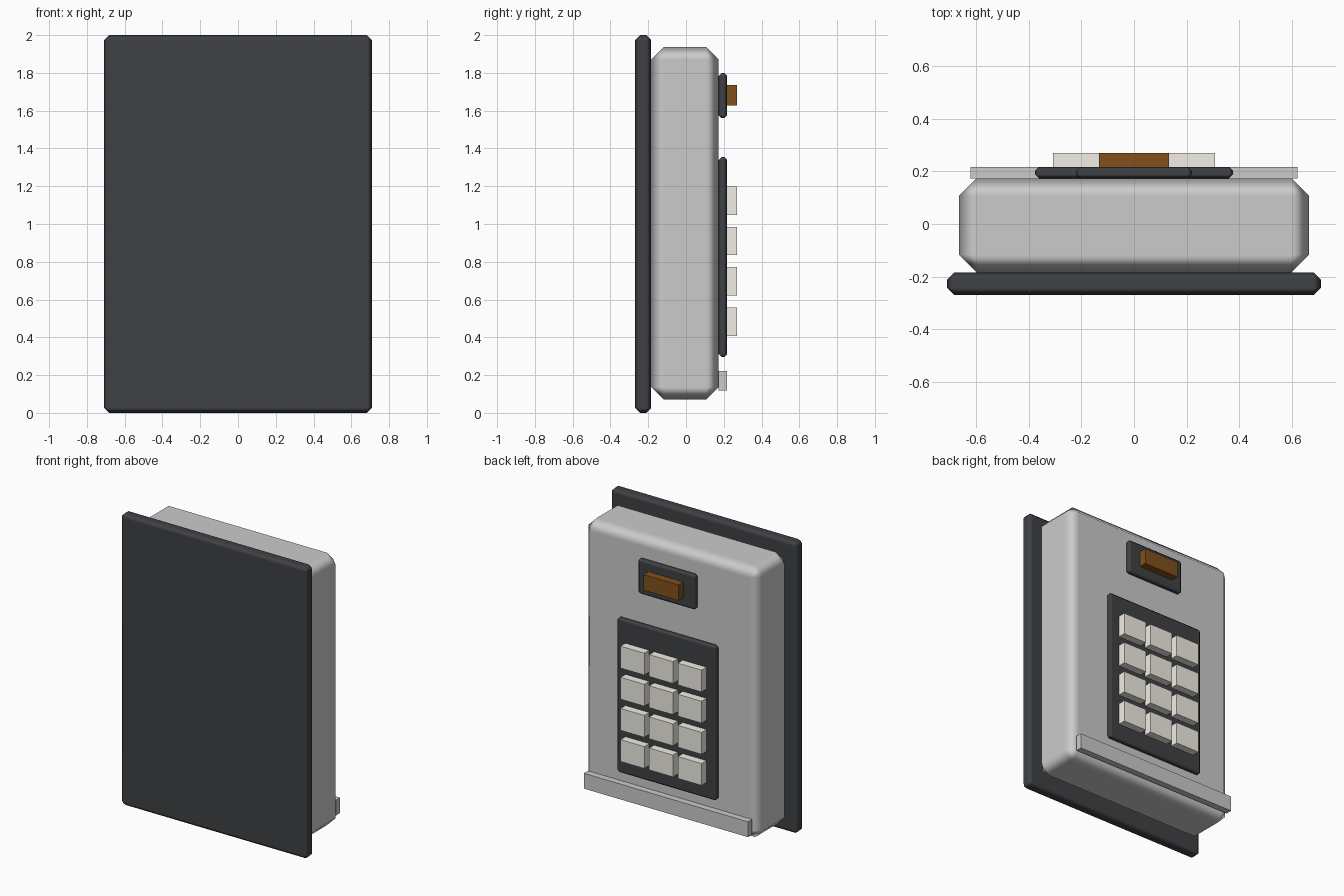
import bpy
from mathutils import Vector

if "Cube" in bpy.data.objects:
    bpy.data.objects.remove(bpy.data.objects["Cube"])


def material(name, rgb):
    m = bpy.data.materials.new(name)
    m.diffuse_color = (*rgb, 1)
    m.use_nodes = True
    m.node_tree.nodes["Principled BSDF"].inputs["Base Color"].default_value = m.diffuse_color
    return m


DARK = material("dark_plastic", (0.05, 0.052, 0.058))
AMBER = material("amber_lens", (0.22, 0.08, 0.012))
IVORY = material("ivory_keys", (0.88, 0.86, 0.78))


def box(name, x, y, z, mat=None, bevel=0.0):
    """Box from (min, max) ranges, optionally with chamfered, softly shaded edges."""
    lo, hi = Vector((x[0], y[0], z[0])), Vector((x[1], y[1], z[1]))
    bpy.ops.mesh.primitive_cube_add(size=1, location=(lo + hi) / 2)
    ob = bpy.context.object
    ob.name = name
    ob.scale = hi - lo
    bpy.ops.object.transform_apply(location=False, rotation=False, scale=True)
    if mat:
        ob.data.materials.append(mat)
    if bevel:
        bpy.ops.object.shade_smooth()
        mod = ob.modifiers.new("chamfer", "BEVEL")
        mod.width = bevel
        mod.segments = 1
        mod.harden_normals = True
    return ob


# Layers in depth: plate, body, panels, raised parts
Y0, Y1, Y2, Y3, Y4 = -0.27, -0.184, 0.173, 0.217, 0.27

# Wall plate and housing
box("wall_plate", (-0.71, 0.71), (Y0, Y1), (0, 2), DARK, 0.027)
box("housing", (-0.666, 0.666), (Y1, Y2), (0.07, 1.937), None, 0.067)

# Indicator bezel and lens
box("indicator_bezel", (-0.22, 0.22), (Y2, Y3), (1.56, 1.80), DARK, 0.016)
box("indicator_lens", (-0.133, 0.133), (Y3, Y4), (1.627, 1.735), AMBER)

# Keypad panel with a 3 x 4 grid of keys
box("keypad_panel", (-0.377, 0.377), (Y2, Y3), (0.295, 1.355), DARK, 0.016)
for row in range(4):
    for col in range(3):
        cx, cz = (col - 1) * 0.217, 1.123 - row * 0.2133
        box(f"key_{row}_{col}", (cx - 0.09, cx + 0.09), (Y3, Y4),
            (cz - 0.075, cz + 0.075), IVORY)

# Lower ledge strip
box("lower_ledge", (-0.622, 0.622), (Y2, Y3), (0.118, 0.223))
